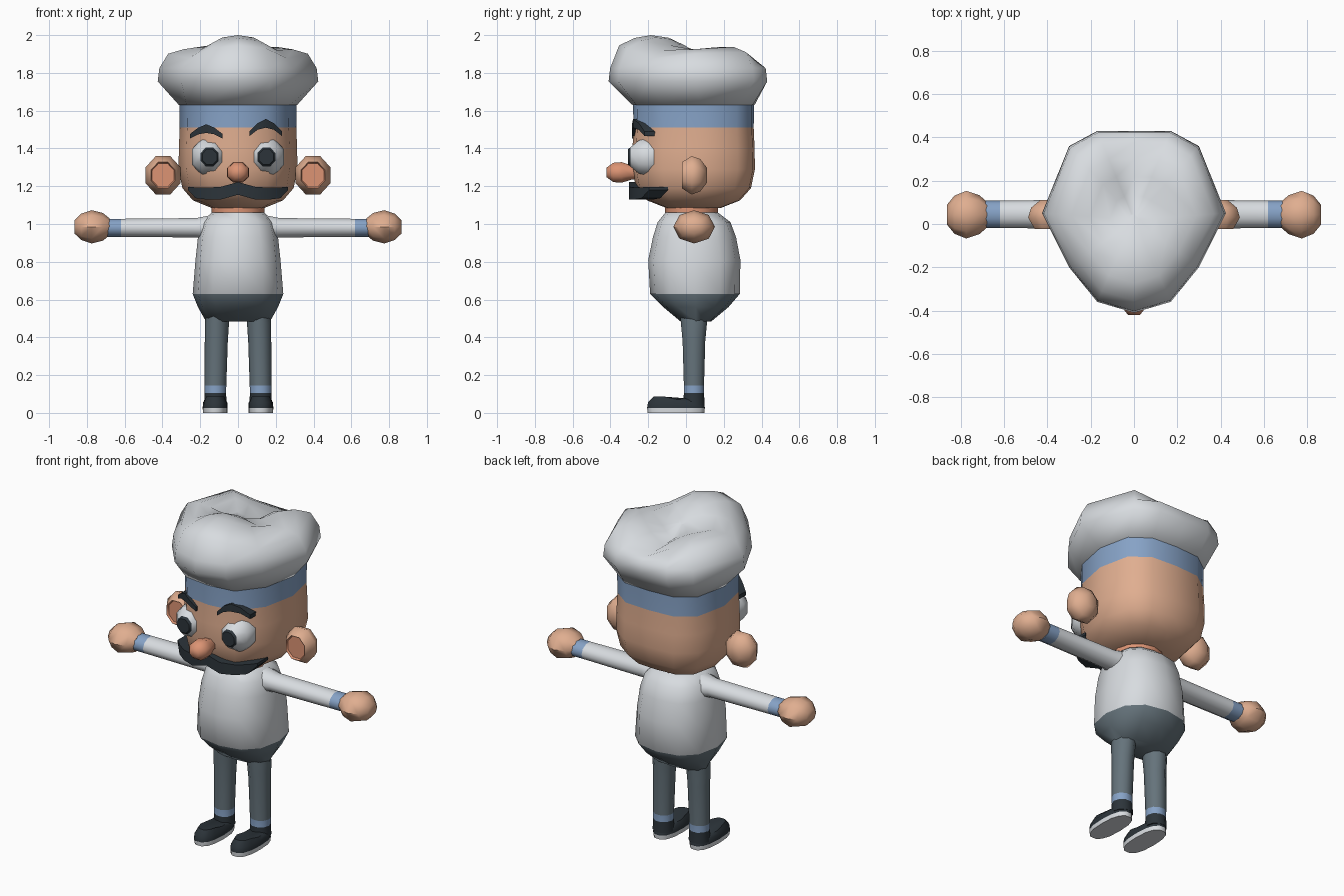
import bpy, bmesh, math
from mathutils import Vector

if "Cube" in bpy.data.objects:
    bpy.data.objects.remove(bpy.data.objects["Cube"])


def material(name, hexcol):
    rgb = [int(hexcol[i:i + 2], 16) / 255 for i in (0, 2, 4)]
    lin = [c / 12.92 if c <= 0.04045 else ((c + 0.055) / 1.055) ** 2.4 for c in rgb]
    m = bpy.data.materials.new(name)
    m.diffuse_color = (*lin, 1)
    m.use_nodes = True
    m.node_tree.nodes["Principled BSDF"].inputs["Base Color"].default_value = m.diffuse_color
    return m


WHITE = material("white cloth", "D8DCE0")
SKIN = material("skin", "E0AE90")
BLUSH = material("warm skin", "DC9474")
BLUE = material("blue trim", "86A2C6")
PANTS = material("grey trousers", "65737B")
DARK = material("dark", "2C343A")


def ring(axis, pos, cu, cv, ru, rv, n=12, p=2.0, phase=0.0):
    """Superellipse ring square to an axis."""
    pts = []
    for i in range(n):
        a = 2 * math.pi * i / n + phase
        c, s = math.cos(a), math.sin(a)
        u = cu + ru * math.copysign(abs(c) ** (2 / p), c)
        v = cv + rv * math.copysign(abs(s) ** (2 / p), s)
        pts.append({'x': (pos, u, v), 'y': (u, pos, v), 'z': (u, v, pos)}[axis])
    return pts


def loft(name, rings, mats, rule=None, side=1, angle=50):
    """Skin a row of rings, cap the ends, colour faces by a rule on the centre."""
    bm = bmesh.new()
    rows = [[bm.verts.new((side * x, y, z)) for x, y, z in r] for r in rings]
    for a, b in zip(rows, rows[1:]):
        for i in range(len(a)):
            j = (i + 1) % len(a)
            bm.faces.new((a[i], a[j], b[j], b[i]))
    bm.faces.new(rows[0])
    bm.faces.new(rows[-1])
    bmesh.ops.recalc_face_normals(bm, faces=bm.faces)
    if rule:
        for f in bm.faces:
            f.material_index = rule(f.calc_center_median())
    me = bpy.data.meshes.new(name)
    bm.to_mesh(me)
    bm.free()
    for m in mats:
        me.materials.append(m)
    ob = bpy.data.objects.new(name, me)
    bpy.context.collection.objects.link(ob)
    bpy.ops.object.select_all(action='DESELECT')
    ob.select_set(True)
    bpy.context.view_layer.objects.active = ob
    bpy.ops.object.shade_smooth_by_angle(angle=math.radians(angle))
    return ob


def closed(half):
    """Mirror a half outline that starts and ends on x = 0."""
    return half + [(-x, y) for x, y in half[-2:0:-1]]


# Head with the hat band
HEAD = closed([(0, -.28), (.16, -.26), (.27, -.12), (.31, .08), (.27, .27), (.16, .35), (0, .36)])


def head_ring(z, s):
    return [(x * s, .04 + (y - .04) * s, z) for x, y in HEAD]


loft("head", [head_ring(z, s) for z, s in
              [(1.64, 1), (1.51, .995), (1.40, 1.01), (1.29, 1.015), (1.19, .95), (1.125, .77), (1.085, .45)]],
     [SKIN, BLUE], lambda c: int(c.z > 1.51 and c.z < 1.63))

# Puffy hat: one front lobe and two back lobes
HAT = closed([(0, -.41), (.17, -.36), (.30, -.20), (.425, .05), (.30, .36), (.17, .43), (0, .43)])
LOBES = [(0, -.18, 2.0), (.24, .16, 1.955), (-.24, .16, 1.955)]


def hat_height(x, y):
    return max(1.84, max(h - 1.8 * ((x - a) ** 2 + (y - b) ** 2) for a, b, h in LOBES))


def hat_ring(s, z=None):
    pts = [(x * s, .02 + (y - .02) * s) for x, y in HAT]
    return [(x, y, z or hat_height(x, y)) for x, y in pts]


loft("hat", [head_ring(1.63, 1.01), hat_ring(1, 1.755), hat_ring(.98, 1.825)]
     + [hat_ring(s) for s in (.87, .68, .48, .26, .06)], [WHITE], angle=75)

# Torso and hips in one skin, coloured by height
BODY = [(1.06, .14, -.11, .17), (1.01, .19, -.15, .235), (.93, .212, -.175, .265), (.81, .225, -.2, .288),
        (.63, .24, -.19, .285), (.56, .212, -.12, .225), (.485, .17, -.03, .135)]
loft("torso", [ring('z', z, 0, (f + b) / 2, rx, (b - f) / 2, 12, 2.4) for z, rx, f, b in BODY],
     [WHITE, PANTS], lambda c: int(c.z < .63))
loft("neck", [ring('z', z, 0, .03, .14, .14) for z in (1.03, 1.12)], [BLUSH])

for side, tag in ((1, "left"), (-1, "right")):
    # Arm with cuff
    loft(tag + "_arm", [ring('x', x, .045, .98, ry, rz, 10) for x, ry, rz in
                        [(.12, .09, .075), (.22, .066, .054), (.62, .064, .05), (.69, .064, .05)]],
         [WHITE, BLUE], lambda c: int(abs(c.x) > .62), side)
    # Hand
    loft(tag + "_hand", [ring('x', x, .043, .985, ry, rz, 8) for x, ry, rz in
                         [(.68, .06, .045), (.715, .09, .073), (.775, .11, .088), (.83, .088, .07), (.865, .045, .036)]],
         [SKIN], None, side)
    # Leg: trousers, sock band and shoe collar
    loft(tag + "_leg", [ring('z', z, x, .042, rx, ry, 10) for z, x, rx, ry in
                        [(.56, .105, .06, .08), (.47, .112, .064, .072), (.38, .115, .061, .063), (.145, .12, .058, .056),
                         (.105, .12, .057, .056), (.04, .12, .06, .06)]],
         [PANTS, BLUE, DARK], lambda c: 0 if c.z > .145 else 1 if c.z > .105 else 2, side)
    # Shoe upper and pale sole
    shoe = []
    for z, s in ((.0, .98), (.025, 1), (.028, 1), (.055, .97), (None, .78)):
        r = ring('z', 0, .121, -.053, .066 * s, .156 * s, 14, 2.5)
        shoe.append([(x, y, z if z is not None else (.086 if y < -.1 else .072)) for x, y, _ in r])
    loft(tag + "_shoe", shoe, [DARK, WHITE], lambda c: int(c.z < .026), side)
    # Ear with a warm front face
    loft(tag + "_ear", [ring('y', y, .397, 1.258, rx, rx * 1.1, 8, phase=math.pi / 8) for y, rx in
                        [(-.01, .062), (-.022, .068), (.03, .1), (.075, .085), (.11, .04)]],
         [SKIN, BLUSH], lambda c: int(c.y < -.005), side)
    # Eye with pupil
    loft(tag + "_eye", [ring('y', y, .15, 1.355, r, r * 1.05, 8, phase=math.pi / 8) for y, r in
                        [(-.14, .085), (-.2, .102), (-.25, .09), (-.295, .052), (-.308, .042)]],
         [WHITE, DARK], lambda c: int(c.y < -.294), side)

# Nose
loft("nose", [ring('y', y, 0, 1.273, r, r * .92, 8, phase=math.pi / 8) for y, r in
              [(-.2, .035), (-.29, .045), (-.34, .064), (-.385, .06), (-.42, .03)]], [BLUSH], angle=60)


def strip(name, sections):
    """Dark bar across the face; each section is x, bottom, top, front y."""
    loft(name, [[(x, y, lo), (x, y, hi), (x, y + .1, hi), (x, y + .1, lo)] for x, lo, hi, y in sections],
         [DARK], angle=30)


# Moustache
half = [(.09, 1.13, 1.197, -.303), (.17, 1.13, 1.192, -.272), (.225, 1.137, 1.194, -.235), (.265, 1.18, 1.197, -.195)]
strip("moustache", [(-x, lo, hi, y) for x, lo, hi, y in half[::-1]] + [(0, 1.155, 1.222, -.302)] + half)

# Eyebrows, one raised
for tag, cx, base, rise, side in (("right", -.168, 1.452, .03, -1), ("left", .147, 1.465, .045, 1)):
    rows = []
    for t in (-1, -.5, 0, .5, 1):
        x = cx + .087 * t
        lift = rise * (1 - t * t)
        rows.append((x, base + lift, base + lift + .024 + .022 * (1 - abs(t)),
                     -.285 + max(0, abs(x) - .14) * .7))
    strip(tag + "_eyebrow", rows)
